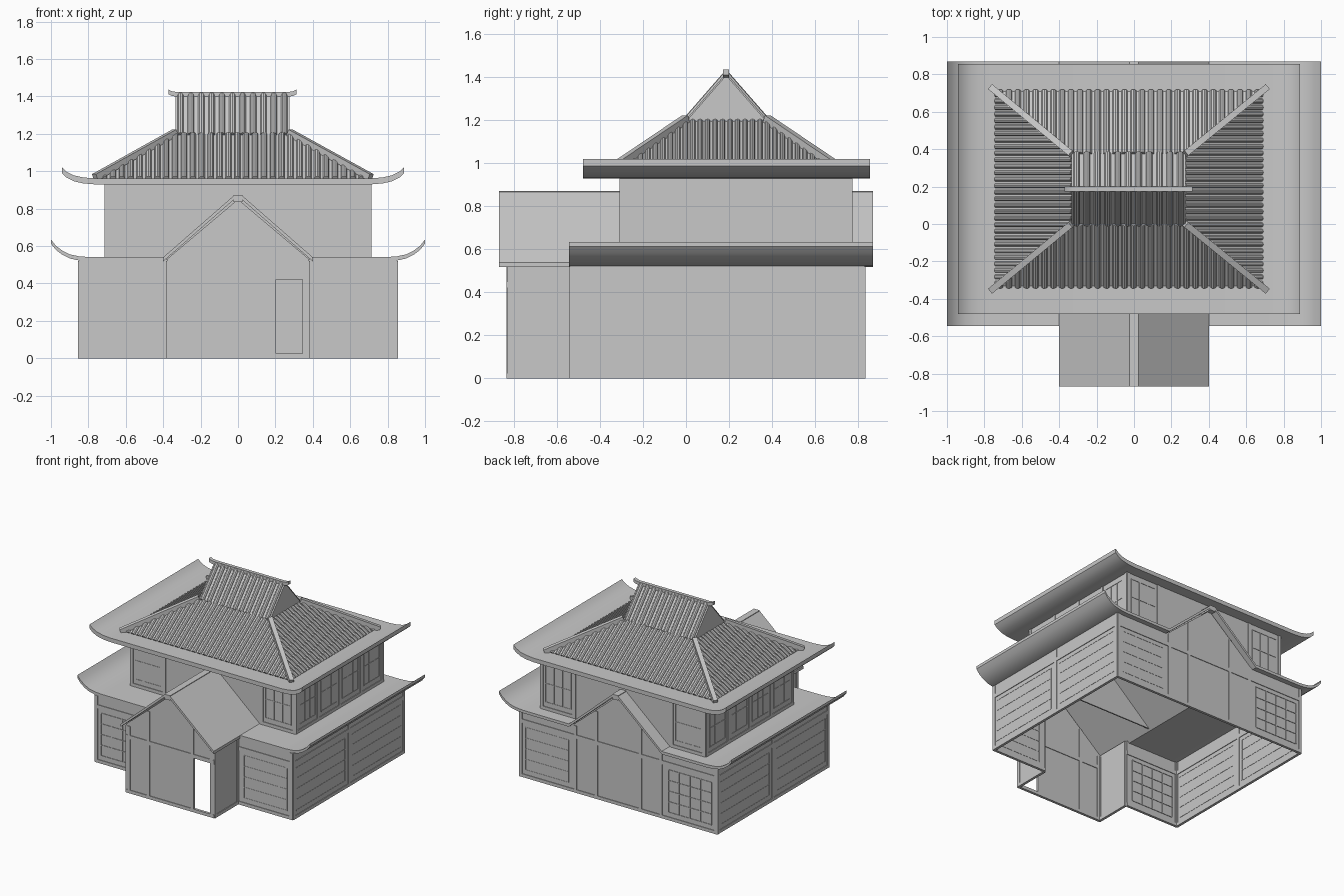
import bpy, bmesh, math
from mathutils import Vector, Matrix

cube = bpy.data.objects.get("Cube")
if cube:
    bpy.data.objects.remove(cube, do_unlink=True)

GREY = (0.58, 0.58, 0.58, 1)
mat = bpy.data.materials.new("plain_grey")
mat.use_nodes = True
mat.diffuse_color = GREY
mat.node_tree.nodes["Principled BSDF"].inputs["Base Color"].default_value = GREY


def finish(bm, name, smooth=False):
    bmesh.ops.recalc_face_normals(bm, faces=bm.faces)
    me = bpy.data.meshes.new(name)
    bm.to_mesh(me)
    bm.free()
    me.materials.append(mat)
    ob = bpy.data.objects.new(name, me)
    bpy.context.scene.collection.objects.link(ob)
    if smooth:
        bpy.ops.object.select_all(action='DESELECT')
        ob.select_set(True)
        bpy.context.view_layer.objects.active = ob
        bpy.ops.object.shade_smooth_by_angle(angle=math.radians(35))
    return ob


def add_box(bm, lo, hi):
    lo, hi = Vector(lo), Vector(hi)
    m = Matrix.Translation((lo + hi) / 2) @ Matrix.Diagonal((*(hi - lo), 1))
    bmesh.ops.create_cube(bm, size=1, matrix=m)


def add_prism(bm, outline, y0, y1):
    """Extrude an x-z outline along y."""
    face = bm.faces.new([bm.verts.new((x, y0, z)) for x, z in outline])
    ext = bmesh.ops.extrude_face_region(bm, geom=[face])
    verts = [g for g in ext["geom"] if isinstance(g, bmesh.types.BMVert)]
    bmesh.ops.translate(bm, verts=verts, vec=(0, y1 - y0, 0))


def roof_sheet(name, half, thick, y0, y1, cx=0.0):
    """Mirror a half profile about cx, thicken it and sweep it along y."""
    top = [(cx - x, z) for x, z in half] + [(cx + x, z) for x, z in reversed(half)]
    bm = bmesh.new()
    add_prism(bm, top + [(x, z - thick) for x, z in reversed(top)], y0, y1)
    return finish(bm, name, True)


def beam(bm, a, b, w, h):
    """Rectangular bar running between two points."""
    a, b = Vector(a), Vector(b)
    d = b - a
    m = Matrix.Translation((a + b) / 2) @ d.to_track_quat('X', 'Z').to_matrix().to_4x4()
    bmesh.ops.create_cube(bm, size=1, matrix=m @ Matrix.Diagonal((d.length, w, h, 1)))


# Wall shells, open underneath
T = 0.01
WX, WF, WB = 0.85, -0.54, 0.83      # ground floor half width, front, back
PX, PF = 0.38, -0.83                # porch half width, front
UX, UF, UB = 0.71, -0.305, 0.77     # upper floor

bm = bmesh.new()
for s in (-1, 1):
    add_box(bm, (s * WX - T * (s > 0), WF, 0), (s * WX + T * (s < 0), WB, 0.53))
    a, b = sorted((s * PX, s * WX))
    add_box(bm, (a, WF, 0), (b, WF + T, 0.53))
add_prism(bm, [(-WX, 0), (WX, 0), (WX, .53), (PX, .53), (0, .85), (-PX, .53), (-WX, .53)], WB - T, WB)
finish(bm, "ground_floor_walls")

bm = bmesh.new()
for s in (-1, 1):
    add_box(bm, (s * PX - T * (s > 0), PF, 0), (s * PX + T * (s < 0), WF, 0.53))
# The bay on the left side is left open below the rail
add_prism(bm, [(-PX, 0), (.2, 0), (.2, .43), (PX, .43), (PX, .53), (0, .85), (-PX, .53)], PF, PF + T)
finish(bm, "porch_walls")

bm = bmesh.new()
for s in (-1, 1):
    add_box(bm, (s * UX - T * (s > 0), UF, 0.53), (s * UX + T * (s < 0), UB, 0.94))
for y in (UF, UB - T):
    add_box(bm, (-UX, y, 0.53), (UX, y + T, 0.94))
finish(bm, "upper_floor_walls")


# Timber framing: bars lie along a wall plane and show on both of its sides
def bar(bm, axis, plane, u0, u1, z0, z1, depth=0.005):
    s = 1 if plane > 0 else -1
    p, q = sorted((plane + s * depth, plane - s * (T + depth)))
    u0, u1 = sorted((u0, u1))
    if axis == 'y':
        add_box(bm, (u0, p, z0), (u1, q, z1))
    else:
        add_box(bm, (p, u0, z0), (q, u1, z1))


def lattice(bm, axis, plane, u0, u1, z0, z1, cols, rows, depth=0.004):
    """Framed window with evenly spaced bars."""
    w = 0.006
    for i in range(cols + 1):
        u = u0 + (u1 - u0) * i / cols
        bar(bm, axis, plane, u - w / 2, u + w / 2, z0, z1, depth)
    for j in range(rows + 1):
        z = z0 + (z1 - z0) * j / rows
        bar(bm, axis, plane, u0, u1, z - w / 2, z + w / 2, depth)


def rails(bm, axis, plane, u0, u1, posts, z0=0.0, z1=0.52, mid=True):
    bar(bm, axis, plane, u0, u1, z0, z0 + 0.025)
    if mid:
        bar(bm, axis, plane, u0, u1, 0.42, 0.45)
    for u in posts:
        bar(bm, axis, plane, u - 0.012, u + 0.012, z0, z1)


bm = bmesh.new()
for s in (-1, 1):
    rails(bm, 'x', s * WX, WF, WB, (WF + .012, .15, WB - .012))
    rails(bm, 'y', WF, s * PX, s * WX, (s * (WX - .012),))
    rails(bm, 'x', s * PX, PF, WF, (PF + .012, WF - .012), mid=False)
    for x in (PX - .012, WX - .012):
        bar(bm, 'y', WB, s * x - .012, s * x + .012, 0, .52)
    for plane in (PF, WB):
        bar(bm, 'y', plane, s * .19 - .012, s * .19 + .012, 0, .68)
    bar(bm, 'y', PF, s * PX - .012 * s, s * PX - .036 * s, 0, .52)
rails(bm, 'y', PF, -PX, PX, ())
rails(bm, 'y', WB, -WX, WX, ())
finish(bm, "ground_floor_timbers")

bm = bmesh.new()
for s in (-1, 1):
    for y in (-.5, .19):
        lattice(bm, 'x', s * WX, y, y + .6, .06, .39, 1, 4, 0.002)
lattice(bm, 'y', WF, -.8, -.43, .06, .39, 4, 4)
lattice(bm, 'y', WF, .43, .8, .06, .39, 1, 4, 0.002)
lattice(bm, 'y', WB, -.8, -.43, .06, .39, 4, 4)
lattice(bm, 'y', WB, .43, .8, .06, .39, 1, 4, 0.002)
finish(bm, "ground_floor_windows")

bm = bmesh.new()
for s in (-1, 1):
    posts = [UF + .012 + (UB - UF - .024) * i / 4 for i in range(5)]
    rails(bm, 'x', s * UX, UF, UB, posts, .54, .93, False)
    for a, b in zip(posts, posts[1:]):
        lattice(bm, 'x', s * UX, a + .035, b - .035, .60, .89, 3, 2, 0.003)
    for plane in (UF, UB):
        rails(bm, 'y', plane, s * .41, s * UX, (s * .42, s * (UX - .012)), .54, .93, False)
        a, b = sorted((s * .45, s * .67))
        lattice(bm, 'y', plane, a, b, .60, .89, 3, 2, 0.003)
finish(bm, "upper_floor_timbers")

# Swept eaves
gable = [(.4, .54), (.022, .87)]
eave = [(1, .635), (.975, .603), (.94, .576), (.9, .556), (.85, .545), (.79, .541)]
roof_sheet("lower_roof", eave + gable, .022, -.545, .87)
roof_sheet("porch_roof", gable, .022, -.87, -.545)
bm = bmesh.new()
add_box(bm, (-.025, -.87, .835), (.025, .87, .872))
finish(bm, "porch_ridge")
CX = -0.027
roof_sheet("upper_eave", [(.914, 1.02), (.89, .998), (.85, .978), (.8, .967), (.74, .962)], .032, -.48, .855, CX)

# Hipped lower half and gabled upper half of the main roof
base = [Vector(p) for p in ((-.74, -.335, .96), (.685, -.335, .96), (.685, .71, .96), (-.74, .71, .96))]
neck = [Vector(p) for p in ((-.335, 0, 1.195), (.275, 0, 1.195), (.275, .375, 1.195), (-.335, .375, 1.195))]
peak = [Vector((-.335, .187, 1.41)), Vector((.275, .187, 1.41))]
bm = bmesh.new()
vb, vn, vp = ([bm.verts.new(p) for p in ring] for ring in (base, neck, peak))
bm.faces.new(vb)
for i in range(4):
    j = (i + 1) % 4
    bm.faces.new((vb[i], vb[j], vn[j], vn[i]))
bm.faces.new((vn[0], vn[1], vp[1], vp[0]))
bm.faces.new((vn[2], vn[3], vp[0], vp[1]))
bm.faces.new((vn[1], vn[2], vp[1]))
bm.faces.new((vn[3], vn[0], vp[0]))
finish(bm, "main_roof_body")


def tile_rows(bm, a, b, c, d, n, r):
    """Round tiles running up a slope; a-b is the eave, c above a, d above b."""
    e = (b - a).normalized()
    length = (b - a).length
    s1, s2 = (c - a).dot(e) / length, (b - d).dot(e) / length
    up = (c - a) - e * (c - a).dot(e)
    for i in range(n):
        u = (i + .5) / n
        t = min(1, u / max(s1, 1e-4), (1 - u) / max(s2, 1e-4))
        p = a + (b - a) * u
        m = Matrix.Translation(p + up * t / 2) @ up.to_track_quat('Z', 'Y').to_matrix().to_4x4()
        bmesh.ops.create_cone(bm, cap_ends=True, segments=10, radius1=r, radius2=r,
                              depth=up.length * t, matrix=m)


bm = bmesh.new()
for i, count, r in ((0, 30, .017), (1, 30, .013), (2, 30, .017), (3, 30, .013)):
    j = (i + 1) % 4
    tile_rows(bm, base[i], base[j], neck[i], neck[j], count, r)
tile_rows(bm, neck[0], neck[1], peak[0], peak[1], 11, .018)
tile_rows(bm, neck[2], neck[3], peak[1], peak[0], 11, .018)
finish(bm, "roof_tiles", True)

# Ridge beams on the hips and along the top
bm = bmesh.new()
for p, q in zip(base, neck):
    out = (p - q) * 0.06
    beam(bm, p + out + Vector((0, 0, .022)), q + Vector((0, 0, .012)), .034, .036)
finish(bm, "hip_ridges")
roof_sheet("top_ridge", [(.342, 1.437), (.325, 1.428), (.3, 1.424)], .025, .173, .2, -.03)
